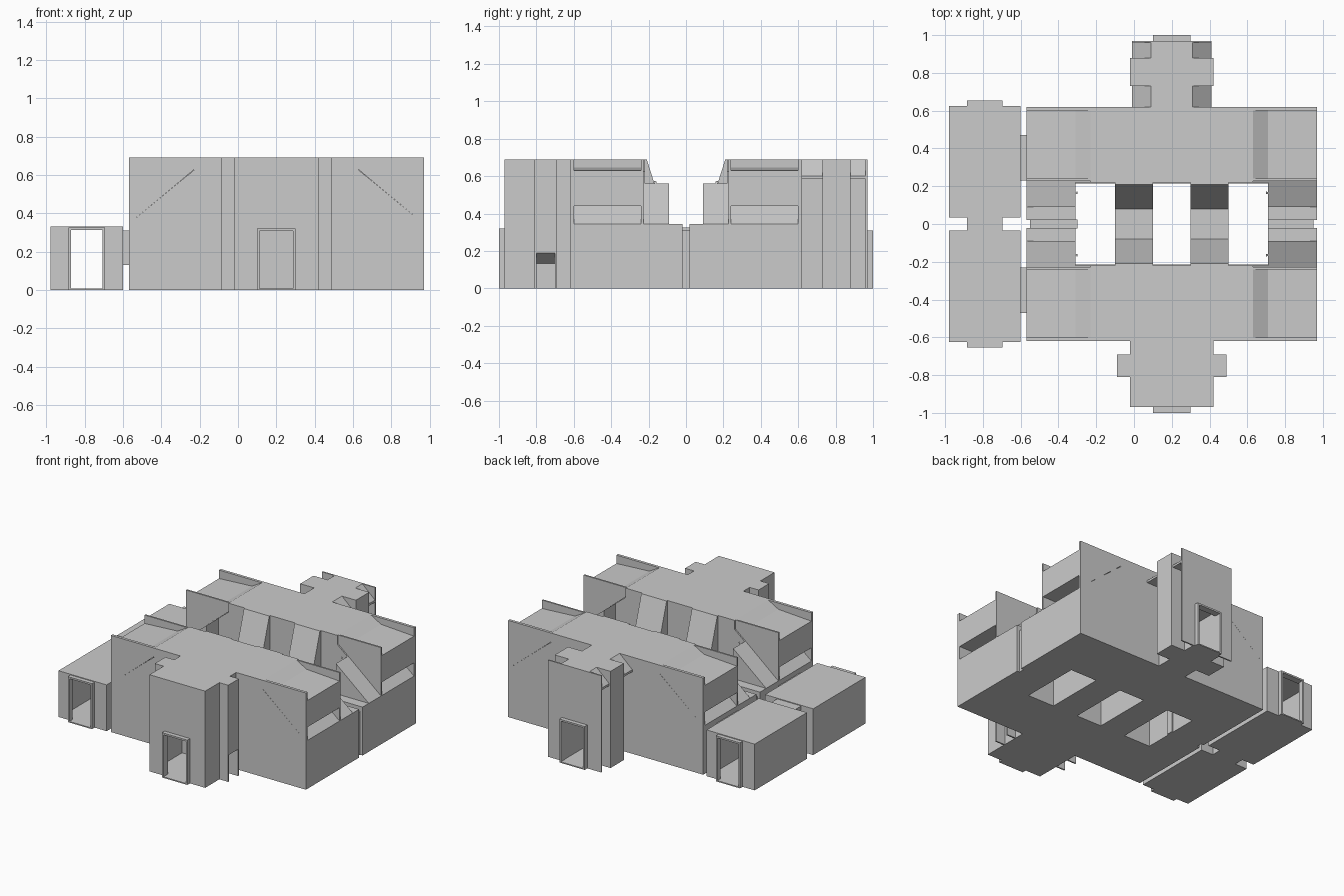
import bpy, bmesh

if "Cube" in bpy.data.objects:
    bpy.data.objects.remove(bpy.data.objects["Cube"])

CX = 0.20            # mirror plane of the main building
H, MID = 0.69, 0.345  # roof height, storey line


def prism(name, pts, axis, lo, hi):
    """Extrude a profile: axis 'y' takes (x, z) points, axis 'x' takes (y, z)."""
    bm = bmesh.new()
    rows = []
    for t in (lo, hi):
        rows.append([bm.verts.new((a, t, z) if axis == 'y' else (t, a, z)) for a, z in pts])
    bm.faces.new(rows[0])
    bm.faces.new(rows[1][::-1])
    n = len(pts)
    for i in range(n):
        j = (i + 1) % n
        bm.faces.new((rows[0][i], rows[1][i], rows[1][j], rows[0][j]))
    bmesh.ops.recalc_face_normals(bm, faces=bm.faces[:])
    me = bpy.data.meshes.new(name)
    bm.to_mesh(me)
    bm.free()
    ob = bpy.data.objects.new(name, me)
    bpy.context.collection.objects.link(ob)
    return ob


def box(name, x0, x1, y0, y1, z0, z1):
    y0, y1 = sorted((y0, y1))
    x0, x1 = sorted((x0, x1))
    return prism(name, [(x0, z0), (x1, z0), (x1, z1), (x0, z1)], 'y', y0, y1)


def carve(ob, *cuts):
    """Subtract boxes from an object and discard the cutters."""
    for c in cuts:
        cutter = box("cutter", *c)
        cutter.hide_render = True
        m = ob.modifiers.new("cut", 'BOOLEAN')
        m.operation, m.solver, m.object = 'DIFFERENCE', 'EXACT', cutter
        bpy.context.view_layer.objects.active = ob
        bpy.ops.object.modifier_apply(modifier=m.name)
        bpy.data.objects.remove(cutter)


def tube(name, x0, x1, y0, y1, top):
    """Door frame: a short rectangular passage."""
    t = 0.012
    prism(name, [(x0, 0), (x0 + t, 0), (x0 + t, top - t), (x1 - t, top - t),
                 (x1 - t, 0), (x1, 0), (x1, top), (x0, top)], 'y', min(y0, y1), max(y0, y1))
    box(name + "_sill", x0 + t, x1 - t, y0, y1, 0, 0.008)


for s, half in ((-1, "front"), (1, "back")):
    # Lower storey: long block plus two wings reaching to the centre gap
    box(half + "_lower_block", -0.57, 0.97, s * 0.62, s * 0.215, 0, MID)
    # Upper storey core with sloping ends
    prism(half + "_upper_block", [(-0.57, MID), (0.97, MID), (0.71, 0.56), (0.63, 0.625), (0.63, H),
                                  (-0.23, H), (-0.23, 0.625), (-0.31, 0.56)],
          'y', *sorted((s * 0.62, s * 0.22)))

    for m, side in ((1, "right"), (-1, "left")):
        X = lambda d: CX + m * d
        # Wing and its sloping roof
        box(f"{half}_{side}_wing", X(0.51), X(0.77), s * 0.215, s * 0.02, 0, MID)
        prism(f"{half}_{side}_wing_roof", [(X(0.51), MID), (X(0.77), MID), (X(0.51), 0.56)],
              'y', *sorted((s * 0.22, s * 0.09)))
        # Slim raised rib where the leaning wall meets the wing roof
        bm_pts = [(0.50, 0.16, 0.575), (0.77, 0.095, 0.35), (0.77, 0.107, 0.35), (0.50, 0.172, 0.575)]
        me = bpy.data.meshes.new("rib")
        me.from_pydata([(X(d), s * y, z) for d, y, z in bm_pts], [], [(0, 1, 2, 3)])
        rib = bpy.data.objects.new(f"{half}_{side}_roof_rib", me)
        bpy.context.collection.objects.link(rib)
        # Overhanging dormer between the parapets
        prism(f"{half}_{side}_dormer", [(X(0.43), H), (X(0.51), 0.645), (X(0.77), 0.63),
                                        (X(0.77), 0.44), (X(0.43), 0.44)],
              'y', *sorted((s * 0.60, s * 0.24)))
        # Triangular parapet walls
        for y0, y1, tag in ((0.62, 0.60, "outer"), (0.24, 0.228, "inner")):
            prism(f"{half}_{side}_{tag}_parapet", [(X(0.355), H), (X(0.77), H), (X(0.77), MID)],
                  'y', *sorted((s * y0, s * y1)))

    # Leaning buttresses over the courtyard bridges
    for x, tag in ((0.0, "left"), (0.4, "right")):
        prism(f"{half}_{tag}_buttress", [(s * 0.22, 0), (s * 0.08, 0), (s * 0.08, 0.28), (s * 0.21, H),
                                         (s * 0.22, H)], 'x', x - 0.1, x + 0.1)

    # Garage: hollow shell with a drive-through opening, outer frame, window link
    y0, y1 = s * 0.625, s * 0.035
    lo, hi = min(y0, y1), max(y0, y1)
    garage = box(half + "_garage", -0.98, -0.60, lo, hi, 0, 0.33)
    carve(garage, (-0.96, -0.62, lo + 0.02, hi - 0.02, 0.008, 0.322),
          (-0.885, -0.695, lo - 0.1, hi + 0.1, 0.008, 0.315))
    tube(half + "_garage_frame", -0.885, -0.695, s * 0.655, s * 0.62, 0.325)
    box(half + "_garage_link", -0.605, -0.565, s * 0.47, s * 0.23, 0.13, 0.31)

# Courtyard bridges and recessed wing connectors
for x, tag in ((0.0, "left"), (0.4, "right")):
    box(tag + "_bridge", x - 0.1, x + 0.1, -0.09, 0.09, 0, 0.28)
for x0, x1, tag in ((-0.55, -0.30, "left"), (0.71, 0.95, "right")):
    box(tag + "_wing_connector", x0, x1, -0.025, 0.025, 0, 0.31)
tube("garage_passage", -0.885, -0.695, -0.04, 0.04, 0.325)

# Front porch with an entrance hall
porch = box("front_porch_lower", -0.02, 0.42, -0.97, -0.615, 0, MID)
carve(porch, (0.0, 0.40, -0.95, -0.63, 0.008, 0.33), (0.112, 0.288, -1.1, -0.9, 0.008, 0.308))
box("front_porch_upper", -0.02, 0.42, -0.97, -0.615, MID, H)
tube("front_door_frame", 0.10, 0.30, -1.0, -0.965, 0.32)

# Front porch side bays: sloped underside between two fins reaching the ground
for m, side in ((1, "right"), (-1, "left")):
    X = lambda d: CX + m * d
    prism(side + "_bay", [(X(0.21), 0.125), (X(0.29), 0.19), (X(0.29), H), (X(0.21), H)],
          'y', -0.81, -0.69)
    for y in (-0.81, -0.70):
        box(side + "_bay_fin", X(0.21), X(0.29), y, y + 0.01, 0, 0.3)

# Back porch: narrow core, wide middle bay, hooded recesses at the corners
core = box("back_porch_core", 0.09, 0.31, 0.615, 0.97, 0, H)
carve(core, (0.11, 0.29, 0.65, 0.95, 0.008, 0.33), (0.112, 0.288, 0.9, 1.1, 0.008, 0.3))
for m, side in ((1, "right"), (-1, "left")):
    X = lambda d: CX + m * d
    box(side + "_back_bay", X(0.10), X(0.22), 0.73, 0.88, 0, H)
    for y0, y1 in ((0.62, 0.73), (0.88, 0.97)):
        prism(side + "_hood", [(X(0.10), 0.585), (X(0.21), 0.585), (X(0.21), 0.60), (X(0.11), H),
                               (X(0.10), H)], 'y', y0, y1)
    prism(side + "_end_panel", [(X(0.10), 0), (X(0.21), 0), (X(0.21), H), (X(0.10), H)],
          'y', 0.96, 0.97)
tube("back_door_frame", 0.10, 0.30, 0.965, 1.0, 0.31)
